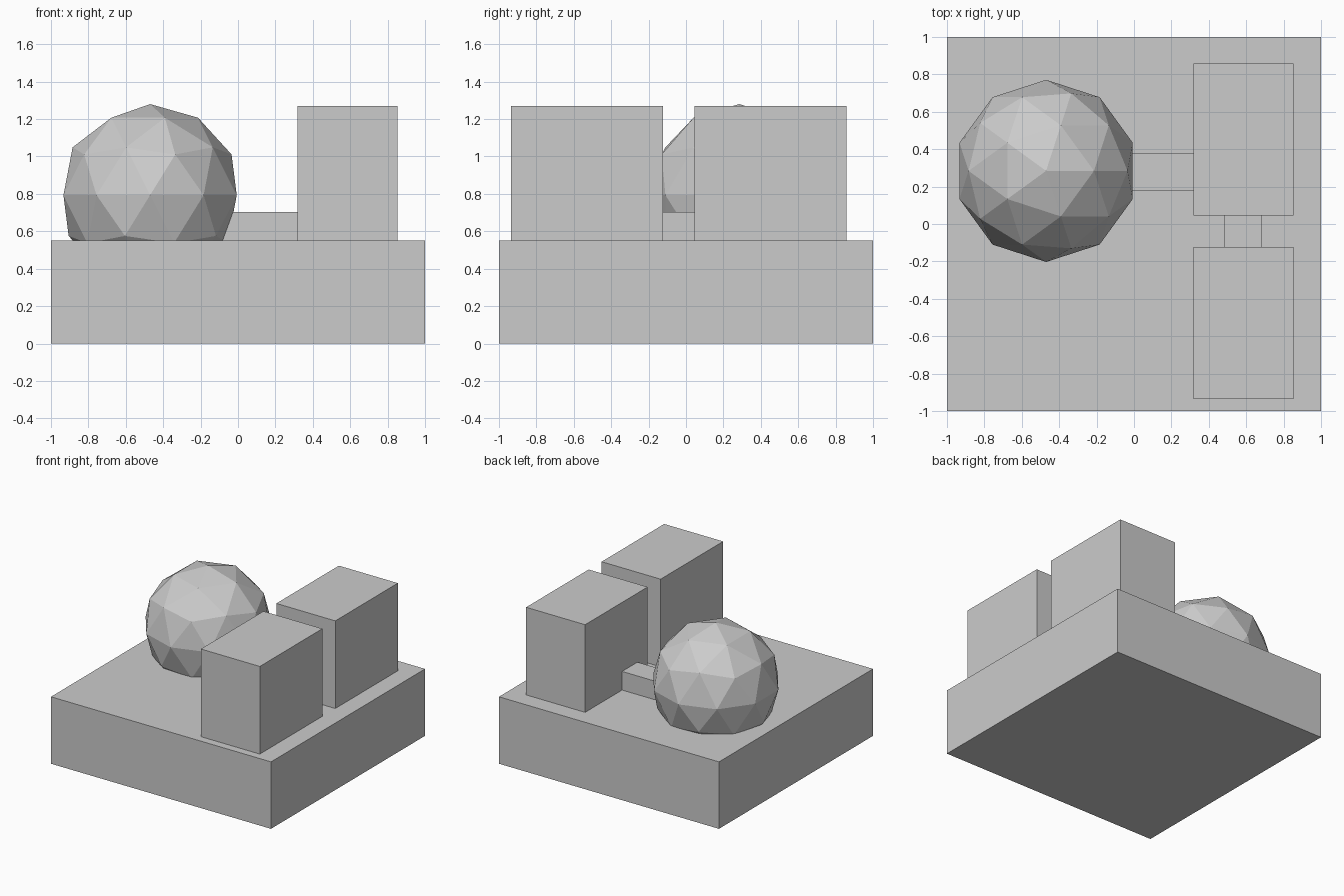
import bpy

if "Cube" in bpy.data.objects:
    bpy.data.objects.remove(bpy.data.objects["Cube"])


def box(name, x0, x1, y0, y1, z0, z1):
    bpy.ops.mesh.primitive_cube_add(
        size=1, location=((x0 + x1) / 2, (y0 + y1) / 2, (z0 + z1) / 2))
    ob = bpy.context.object
    ob.name = name
    ob.scale = (x1 - x0, y1 - y0, z1 - z0)
    bpy.ops.object.transform_apply(location=False, rotation=False, scale=True)
    return ob


BASE_TOP = 0.55
BLOCK_TOP = 1.27
LINK_TOP = 0.703

# Square plinth
box("base", -1, 1, -1, 1, 0, BASE_TOP)

# Two matching upright blocks
for name, y in (("front_block", -0.935), ("back_block", 0.045)):
    box(name, 0.317, 0.853, y, y + 0.812, BASE_TOP, BLOCK_TOP)

# Low links between the blocks, and from the back block to the ball
box("block_link", 0.483, 0.684, -0.123, 0.045, BASE_TOP, LINK_TOP)
box("ball_link", -0.1, 0.317, 0.178, 0.377, BASE_TOP, LINK_TOP)

# Faceted ball sunk into the plinth
bpy.ops.mesh.primitive_ico_sphere_add(
    subdivisions=2, radius=0.487, location=(-0.47, 0.284, 0.793))
bpy.context.object.name = "ball"
